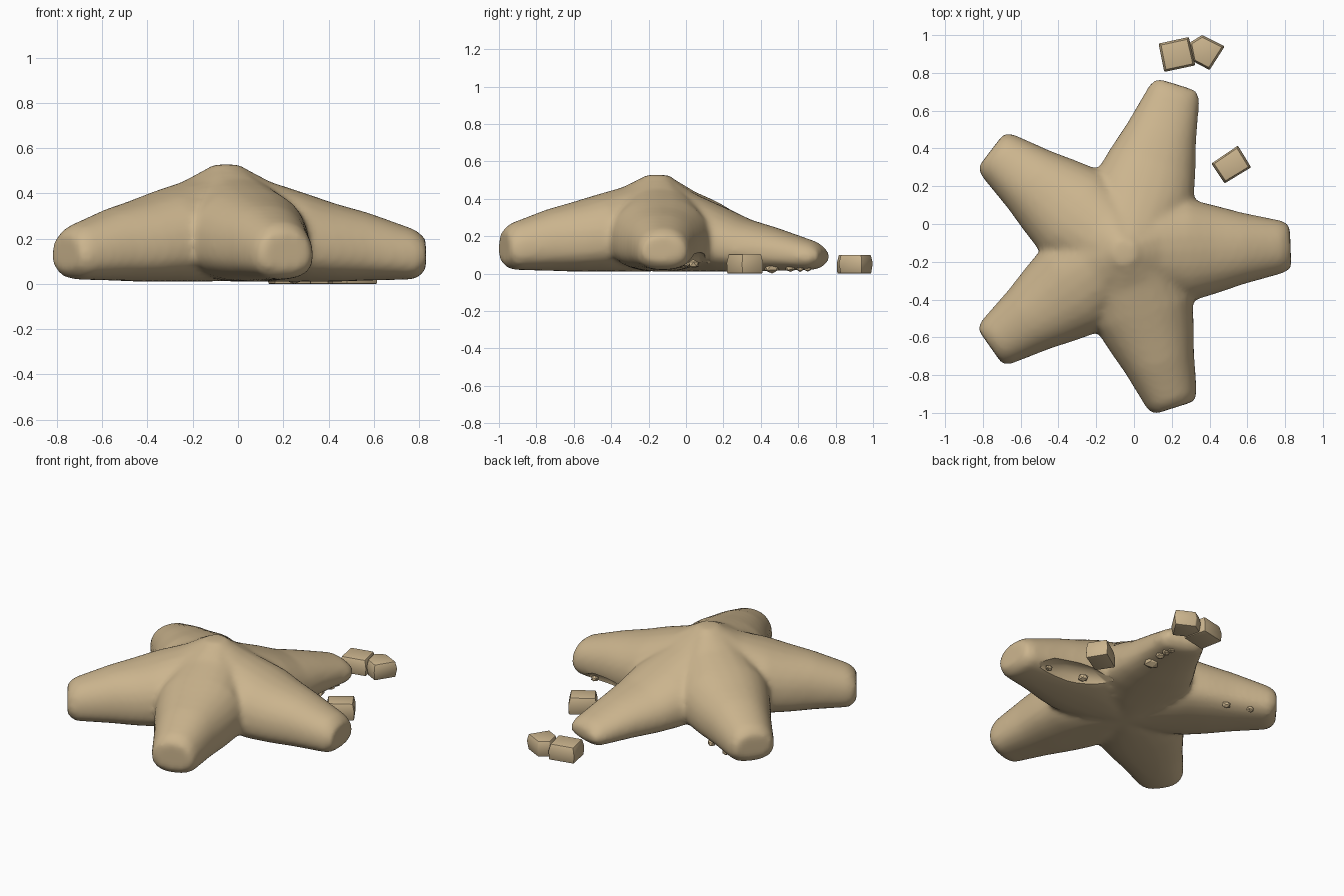
import bpy, bmesh, random
from math import sin, cos, pi, radians, copysign, atan2
from mathutils import Vector, Matrix

random.seed(4)
if "Cube" in bpy.data.objects:
    bpy.data.objects.remove(bpy.data.objects["Cube"])

sand = bpy.data.materials.new("sand_tan")
sand.use_nodes = True
color = (0.60, 0.46, 0.27, 1)
sand.diffuse_color = color
sand.node_tree.nodes["Principled BSDF"].inputs["Base Color"].default_value = color


def make_object(name, bm):
    bmesh.ops.recalc_face_normals(bm, faces=bm.faces)
    mesh = bpy.data.meshes.new(name)
    bm.to_mesh(mesh)
    bm.free()
    obj = bpy.data.objects.new(name, mesh)
    bpy.context.collection.objects.link(obj)
    mesh.materials.append(sand)
    return obj


def select(obj):
    bpy.ops.object.select_all(action="DESELECT")
    obj.select_set(True)
    bpy.context.view_layer.objects.active = obj


def apply_modifier(obj, kind, **settings):
    select(obj)
    mod = obj.modifiers.new(kind.lower(), kind)
    for key, value in settings.items():
        setattr(mod, key, value)
    bpy.ops.object.modifier_apply(modifier=mod.name)


def power(v, e):
    return copysign(abs(v) ** e, v)


# Starfish body: five tapering lofted arms fused at the centre
CENTER = Vector((-0.05, -0.15, 0))
# distance along arm, half width, top, bottom
STATIONS = [(-0.08, 0.10, 0.53, 0.015), (0.06, 0.15, 0.53, 0.01),
            (0.22, 0.25, 0.46, 0.01), (0.40, 0.27, 0.415, 0.01),
            (0.55, 0.235, 0.375, 0.01), (0.72, 0.19, 0.335, 0.015),
            (0.96, 0.14, 0.26, 0.02), (1.01, 0.115, 0.22, 0.06)]
# tip x, tip y, lowering of the top toward the tip
ARMS = [(0.82, -0.12, 0.02), (0.225, 0.73, 0.09), (-0.75, 0.385, 0.01),
        (-0.755, -0.645, 0.0), (0.21, -0.965, -0.01)]
SIDES = 24


def add_arm(bm, tip_x, tip_y, drop):
    span = Vector((tip_x, tip_y, 0)) - CENTER
    side = Vector((-span.y, span.x, 0)).normalized()
    rings = []
    for t, half, top, low in STATIONS:
        top -= drop * min(1, max(0, t * 1.7))
        mid, ring = low + (top - low) * 0.42, []
        for i in range(SIDES):
            a = 2 * pi * i / SIDES
            up = sin(a) >= 0
            reach = (top - mid) if up else (mid - low)
            z = mid + reach * power(sin(a), 0.95 if up else 0.75)
            ring.append(bm.verts.new(CENTER + span * t + side * half * power(cos(a), 0.9)
                                     + Vector((0, 0, z))))
        rings.append(ring)
    for a, b in zip(rings, rings[1:]):
        for i in range(SIDES):
            j = (i + 1) % SIDES
            bm.faces.new((a[i], a[j], b[j], b[i]))
    bm.faces.new(rings[0])
    bm.faces.new(rings[-1])


bm = bmesh.new()
for arm in ARMS:
    add_arm(bm, *arm)
body = make_object("starfish_body", bm)
apply_modifier(body, "REMESH", mode="VOXEL", voxel_size=0.018)
apply_modifier(body, "SMOOTH", factor=0.5, iterations=9)


# Shallow hollows worn under the back edges of two arms
def hollow(start, end, depth, height):
    a, b = Vector((*start, 0)), Vector((*end, 0))
    d = b - a
    place = (Matrix.Translation((a + b) / 2 + Vector((0, 0, 0.01)))
             @ Matrix.Rotation(atan2(d.y, d.x), 4, "Z")
             @ Matrix.Diagonal((d.length / 2, depth, height, 1)))
    bm = bmesh.new()
    bmesh.ops.create_icosphere(bm, subdivisions=2, radius=1)
    for v in bm.verts:
        v.co *= random.uniform(0.92, 1.04)
    bm.transform(place)
    cutter = make_object("hollow_cutter", bm)
    cutter.hide_render = True
    apply_modifier(body, "BOOLEAN", operation="DIFFERENCE", object=cutter, solver="EXACT")
    bpy.data.objects.remove(cutter)


hollow((0.22, 0.13), (0.76, 0.01), 0.085, 0.11)
hollow((-0.22, 0.29), (-0.70, 0.46), 0.075, 0.10)
select(body)
bpy.ops.object.shade_smooth_by_angle(angle=radians(40))


# Loose rocks: extruded outlines with worn edges
def rock(name, outline, height, lean):
    bm = bmesh.new()
    mid = sum((Vector(p) for p in outline), Vector((0, 0))) / len(outline)
    base = [bm.verts.new((*mid.lerp(Vector(p), lean), 0)) for p in outline]
    belt = [bm.verts.new((*p, height * 0.55)) for p in outline]
    top = [bm.verts.new((*mid.lerp(Vector(p), 0.88), height)) for p in outline]
    bm.faces.new(base)
    bm.faces.new(top)
    n = len(outline)
    for a, b in ((base, belt), (belt, top)):
        for i in range(n):
            bm.faces.new((a[i], a[(i + 1) % n], b[(i + 1) % n], b[i]))
    obj = make_object(name, bm)
    apply_modifier(obj, "BEVEL", width=0.006, segments=2)
    select(obj)
    bpy.ops.object.shade_smooth_by_angle(angle=radians(35))


rock("side_rock", [(0.41, 0.32), (0.48, 0.215), (0.62, 0.30), (0.55, 0.415)], 0.105, 0.97)
rock("back_rock_square", [(0.13, 0.955), (0.16, 0.805), (0.325, 0.84), (0.29, 0.99)], 0.1, 0.97)
rock("back_rock_pointed", [(0.295, 0.96), (0.315, 0.86), (0.40, 0.815), (0.48, 0.94), (0.36, 1.0)],
     0.1, 0.9)

# Pebbles sheltered under the arms: x, y, z, radius
PEBBLES = [(0.25, 0.46, 0.035, 0.045), (0.27, 0.56, 0.03, 0.03), (0.27, 0.61, 0.028, 0.024),
           (0.26, 0.65, 0.028, 0.024), (0.42, 0.04, 0.05, 0.03), (0.65, 0.0, 0.05, 0.022),
           (-0.42, 0.34, 0.05, 0.025), (-0.56, 0.39, 0.05, 0.025)]
for x, y, z, radius in PEBBLES:
    bm = bmesh.new()
    bmesh.ops.create_icosphere(bm, subdivisions=1, radius=radius)
    for v in bm.verts:
        v.co *= random.uniform(0.85, 1.15)
        v.co.z *= 0.8
    bm.transform(Matrix.Translation((x, y, z)))
    make_object("pebble", bm)
